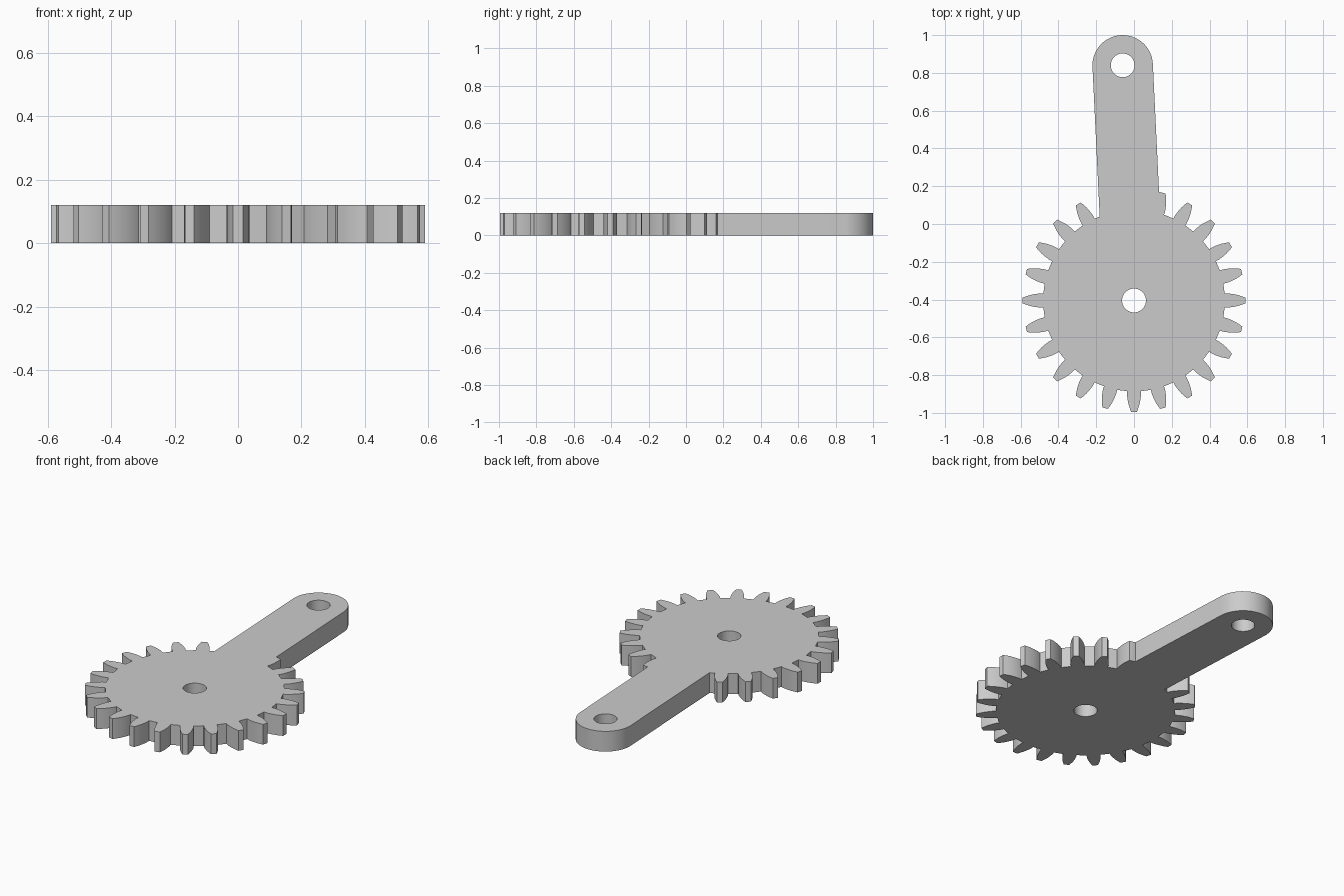
import bpy, bmesh
from math import pi, radians, sin, cos, acos
from mathutils import Vector

cube = bpy.data.objects.get("Cube")
if cube:
    bpy.data.objects.remove(cube)

THICK = 0.12
GEAR = Vector((0, -0.405))      # gear centre
PIVOT = Vector((-0.06, 0.84))   # arm end centre
ARM_R, HOLE_R, TEETH = 0.16, 0.063, 24
FLANK = [(0.48, 0.036), (0.50, 0.037), (0.525, 0.034),
         (0.55, 0.029), (0.572, 0.022), (0.59, 0.015)]   # radius, half width


def arc(centre, radius, start, end, steps):
    return [centre + radius * Vector((cos(a), sin(a)))
            for a in (start + (end - start) * i / steps for i in range(steps + 1))]


def tooth(angle):
    """One tooth, its points running anticlockwise around the gear."""
    out = Vector((cos(angle), sin(angle)))
    side = Vector((-out.y, out.x))
    rise = [GEAR + out * r - side * w for r, w in FLANK]
    fall = [GEAR + out * r + side * w for r, w in reversed(FLANK)]
    return rise + fall


# Teeth from the left of the arm, round the bottom, to the right of the arm
step = 2 * pi / TEETH
outline = []
for i in range(8, 30):
    outline += tooth(i * step)
outline = outline[:-len(FLANK) + 1]     # the last tooth runs into the arm

# Arm: parallel sides along the line of centres, with a round end
axis = (PIVOT - GEAR).normalized()
across = Vector((axis.y, -axis.x))
tilt = -acos(across.x)
if across.y > 0:
    tilt = -tilt
right_foot = GEAR + across * ARM_R + axis * 0.567
left_foot = GEAR - across * ARM_R + axis * 0.452
outline += [right_foot] + arc(PIVOT, ARM_R, tilt, tilt + pi, 32) + [left_foot]

# Flat plate with two holes, then thickened
bm = bmesh.new()
hole = lambda c: arc(c, HOLE_R, 0, 2 * pi, 40)[:-1]
for loop in (outline, hole(GEAR), hole(PIVOT)):
    verts = [bm.verts.new((p.x, p.y, 0)) for p in loop]
    for a, b in zip(verts, verts[1:] + verts[:1]):
        bm.edges.new((a, b))
bmesh.ops.triangle_fill(bm, use_beauty=True, use_dissolve=False,
                        edges=bm.edges[:], normal=(0, 0, 1))
top = bmesh.ops.extrude_face_region(bm, geom=bm.faces[:], use_keep_orig=True)["geom"]
bmesh.ops.translate(bm, vec=(0, 0, THICK),
                    verts=[g for g in top if isinstance(g, bmesh.types.BMVert)])
bmesh.ops.recalc_face_normals(bm, faces=bm.faces[:])

mesh = bpy.data.meshes.new("gear_with_arm")
bm.to_mesh(mesh)
bm.free()
gear = bpy.data.objects.new("gear_with_arm", mesh)
bpy.context.collection.objects.link(gear)

# Plain grey material
grey = bpy.data.materials.new("light_grey")
grey.use_nodes = True
colour = (0.6, 0.6, 0.6, 1)
grey.diffuse_color = colour
grey.node_tree.nodes["Principled BSDF"].inputs["Base Color"].default_value = colour
mesh.materials.append(grey)

# Smooth curved walls, sharp corners
bpy.ops.object.select_all(action="DESELECT")
gear.select_set(True)
bpy.context.view_layer.objects.active = gear
bpy.ops.object.shade_smooth_by_angle(angle=radians(30))
